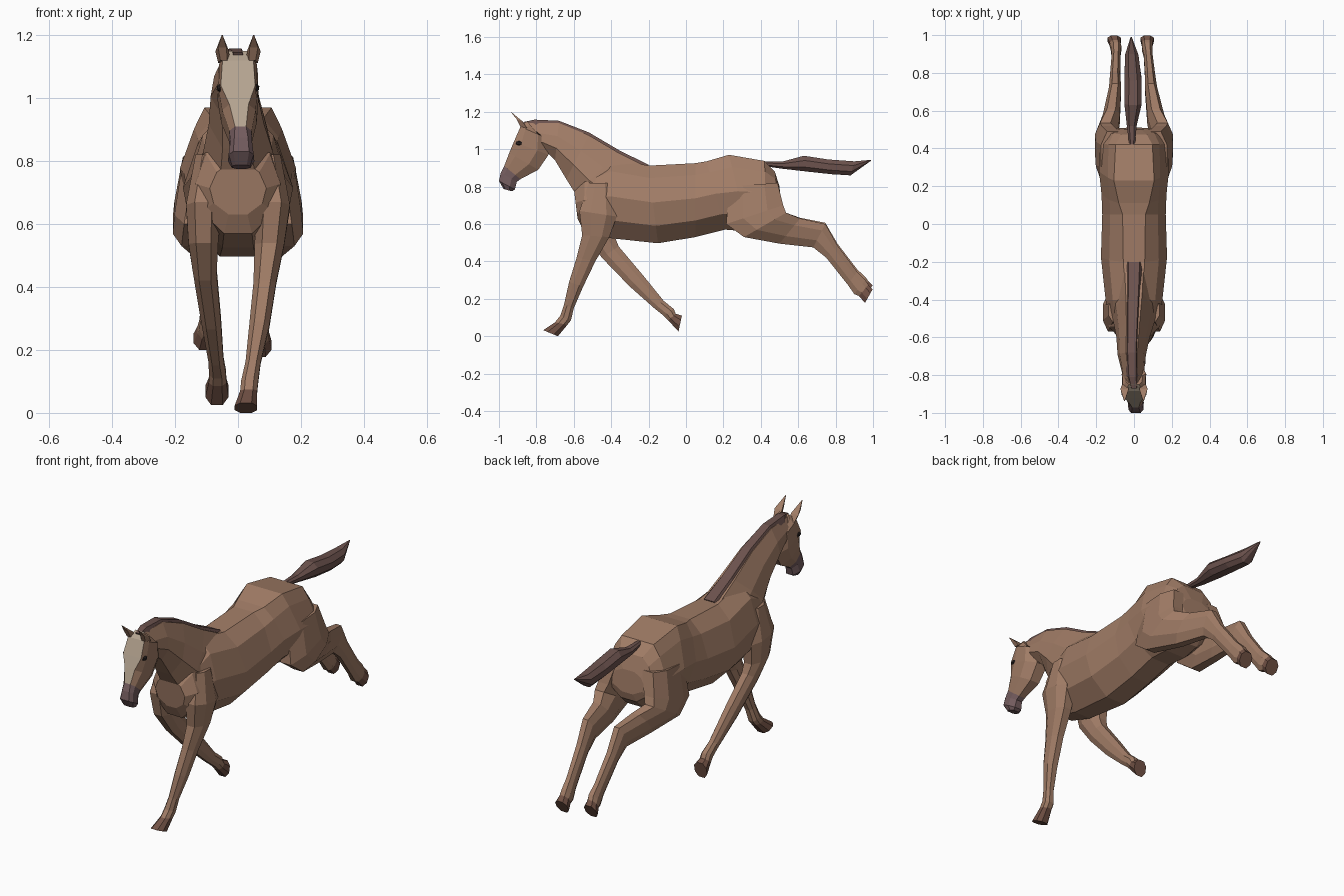
import bpy, bmesh

def mat(name, r, g, b):
    m = bpy.data.materials.new(name)
    m.diffuse_color = (r, g, b, 1)
    return m

COAT = mat("coat", .36, .205, .135)
DARK = mat("mane_hair", .15, .085, .075)
BLAZE = mat("blaze", .46, .37, .28)
NOSE = mat("muzzle_skin", .17, .105, .11)
HOOF = mat("hoof_horn", .17, .085, .06)
EYE = mat("eye_black", .02, .015, .015)

# Half cross-sections (u = width, v = depth), mirrored into closed rings
def ring(half):
    return half + [(-u, v) for u, v in reversed(half)]

TORSO = ring([(.36, 1), (.75, .68), (1, .05), (.86, -.55), (.33, -1)])
NECK = ring([(.4, 1), (.85, .3), (1, -.35), (.5, -1)])
HEAD = ring([(.6, 1), (.95, .6), (1, -.35), (.5, -1)])
LIMB = ring([(.5, 1), (1, .4), (1, -.45), (.5, -1)])
BOX = ring([(.6, 1), (1, -.6)])

def loft(name, section, stations, mats=(COAT,), pick=None):
    """Station: (y, z) of one edge, (y, z) of the other, x centre, half width, edge widening."""
    bm = bmesh.new()
    rings = []
    for a, b, xc, hw, *w in stations:
        k = w[0] if w else 1
        rings.append([bm.verts.new((
            xc + u * hw * (k if v > .9 else 1),
            (a[0] + b[0]) / 2 + v * (a[0] - b[0]) / 2,
            (a[1] + b[1]) / 2 + v * (a[1] - b[1]) / 2)) for u, v in section])
    n = len(section)
    for i in range(len(rings) - 1):
        for j in range(n):
            k = (j + 1) % n
            f = bm.faces.new((rings[i][j], rings[i][k], rings[i + 1][k], rings[i + 1][j]))
            f.material_index = pick(i, j) if pick else 0
    bm.faces.new(rings[0])
    end = bm.faces.new(rings[-1])
    end.material_index = pick(len(rings) - 2, 0) if pick else 0
    bmesh.ops.recalc_face_normals(bm, faces=bm.faces)
    me = bpy.data.meshes.new(name)
    bm.to_mesh(me)
    bm.free()
    for m in mats:
        me.materials.append(m)
    ob = bpy.data.objects.new(name, me)
    bpy.context.collection.objects.link(ob)
    return ob

# Torso from chest to rump
loft("torso", TORSO, [
    ((-.60, .79), (-.58, .63), 0, .09),
    ((-.54, .87), (-.55, .57), 0, .135),
    ((-.40, .95), (-.41, .525), 0, .15, .8),
    ((-.20, .912), (-.15, .497), 0, .175, .9),
    ((.05, .925), (.05, .53), 0, .168),
    ((.11, .935), (.21, .57), 0, .172, 1.3),
    ((.23, .97), (.33, .56), 0, .185, 1.6),
    ((.42, .937), (.43, .58), 0, .18, 1.5),
    ((.475, .88), (.50, .64), 0, .145, 1.3),
    ((.50, .80), (.51, .68), 0, .10)])

# Neck and mane
loft("neck", NECK, [
    ((-.85, 1.14), (-.76, 1.0), -.005, .058),
    ((-.68, 1.14), (-.70, .94), -.012, .075),
    ((-.52, 1.075), (-.64, .84), -.005, .088),
    ((-.36, .98), (-.59, .76), 0, .11),
    ((-.2, .90), (-.50, .68), 0, .13)])
loft("mane", BOX, [
    ((-.87, 1.145), (-.85, 1.11), 0, .022),
    ((-.81, 1.158), (-.80, 1.12), -.008, .032),
    ((-.68, 1.152), (-.69, 1.11), -.012, .036),
    ((-.52, 1.09), (-.54, 1.04), -.008, .04),
    ((-.35, .99), (-.38, .94), -.003, .045),
    ((-.20, .917), (-.21, .89), 0, .05)], (DARK,))

# Head: front strip is the blaze, last bands are the muzzle
loft("head", HEAD, [
    ((-.85, 1.15), (-.78, 1.07), 0, .045),
    ((-.885, 1.12), (-.745, 1.06), 0, .063, 1.3),
    ((-.92, 1.04), (-.735, .97), 0, .065, 1.4),
    ((-.945, .98), (-.79, .89), .003, .056, .9),
    ((-.972, .91), (-.885, .84), .008, .037, .8),
    ((-.99, .875), (-.905, .825), .01, .036),
    ((-1.0, .83), (-.915, .785), .01, .042),
    ((-.975, .787), (-.93, .775), .01, .03)],
    (COAT, BLAZE, NOSE),
    lambda i, j: 2 if i >= 4 else (1 if j == 7 else 0))

# Ears and eyes
for side, s in (("left", -1), ("right", 1)):
    loft(side + "_ear", BOX, [
        ((-.885, 1.12), (-.84, 1.11), s * .045, .018),
        ((-.905, 1.16), (-.865, 1.145), s * .05, .022),
        ((-.938, 1.2), (-.93, 1.195), s * .05, .003)])
    bpy.ops.mesh.primitive_ico_sphere_add(subdivisions=1, radius=1,
                                          location=(s * .058, -.893, 1.032))
    eye = bpy.context.object
    eye.name = side + "_eye"
    eye.scale = (.011, .02, .013)
    eye.data.materials.append(EYE)

# Front legs: right one reaches forward, left one trails back
def leg(name, st):
    last = len(st) - 2
    loft(name, LIMB, st, (COAT, HOOF), lambda i, j: int(i == last))

leg("right_front_leg", [
    ((-.52, .82), (-.40, .82), .09, .045),
    ((-.57, .67), (-.37, .64), .11, .055),
    ((-.555, .54), (-.41, .53), .10, .047),
    ((-.585, .42), (-.485, .40), .085, .036),
    ((-.625, .29), (-.55, .265), .068, .032),
    ((-.652, .17), (-.60, .15), .048, .024),
    ((-.672, .11), (-.615, .085), .037, .027),
    ((-.70, .075), (-.635, .06), .034, .027),
    ((-.763, .032), (-.685, 0), .025, .036)])
leg("left_front_leg", [
    ((-.52, .82), (-.40, .82), -.09, .045),
    ((-.57, .67), (-.37, .64), -.11, .055),
    ((-.54, .54), (-.38, .53), -.11, .047),
    ((-.45, .42), (-.36, .48), -.105, .037),
    ((-.30, .265), (-.225, .32), -.085, .031),
    ((-.17, .15), (-.12, .19), -.07, .024),
    ((-.12, .11), (-.065, .145), -.065, .027),
    ((-.095, .085), (-.055, .12), -.065, .028),
    ((-.04, .025), (-.022, .11), -.067, .037)])

# Hind legs: same shape mirrored, the left drifting slightly outward and up
HIND = [
    ((.23, .80), (.49, .82), .11, .065),
    ((.215, .60), (.52, .70), .14, .062),
    ((.31, .53), (.535, .66), .152, .055),
    ((.50, .495), (.61, .63), .115, .045),
    ((.68, .475), (.745, .60), .09, .032),
    ((.75, .42), (.81, .485), .085, .027),
    ((.865, .275), (.915, .345), .075, .023),
    ((.90, .225), (.96, .30), .07, .028),
    ((.925, .215), (.975, .275), .07, .028),
    ((.957, .178), (.997, .25), .07, .036)]
for side, s, dx, dz in (("right", 1, 0, 0), ("left", -1, .035, .022)):
    st = []
    for i, (a, b, x, hw) in enumerate(HIND):
        t = max(0, i - 2) / 7
        st.append(((a[0], a[1] + dz * t), (b[0], b[1] + dz * t), s * (x + dx * t), hw))
    leg(side + "_hind_leg", st)

# Tail streaming backwards
loft("tail", LIMB, [
    ((.42, .935), (.45, .905), -.01, .016),
    ((.52, .935), (.52, .895), -.012, .026),
    ((.63, .965), (.65, .88), -.005, .046),
    ((.76, .945), (.78, .866), -.005, .045),
    ((.90, .935), (.88, .86), -.012, .036),
    ((.99, .943), (.99, .939), -.015, .003)], (DARK,))
